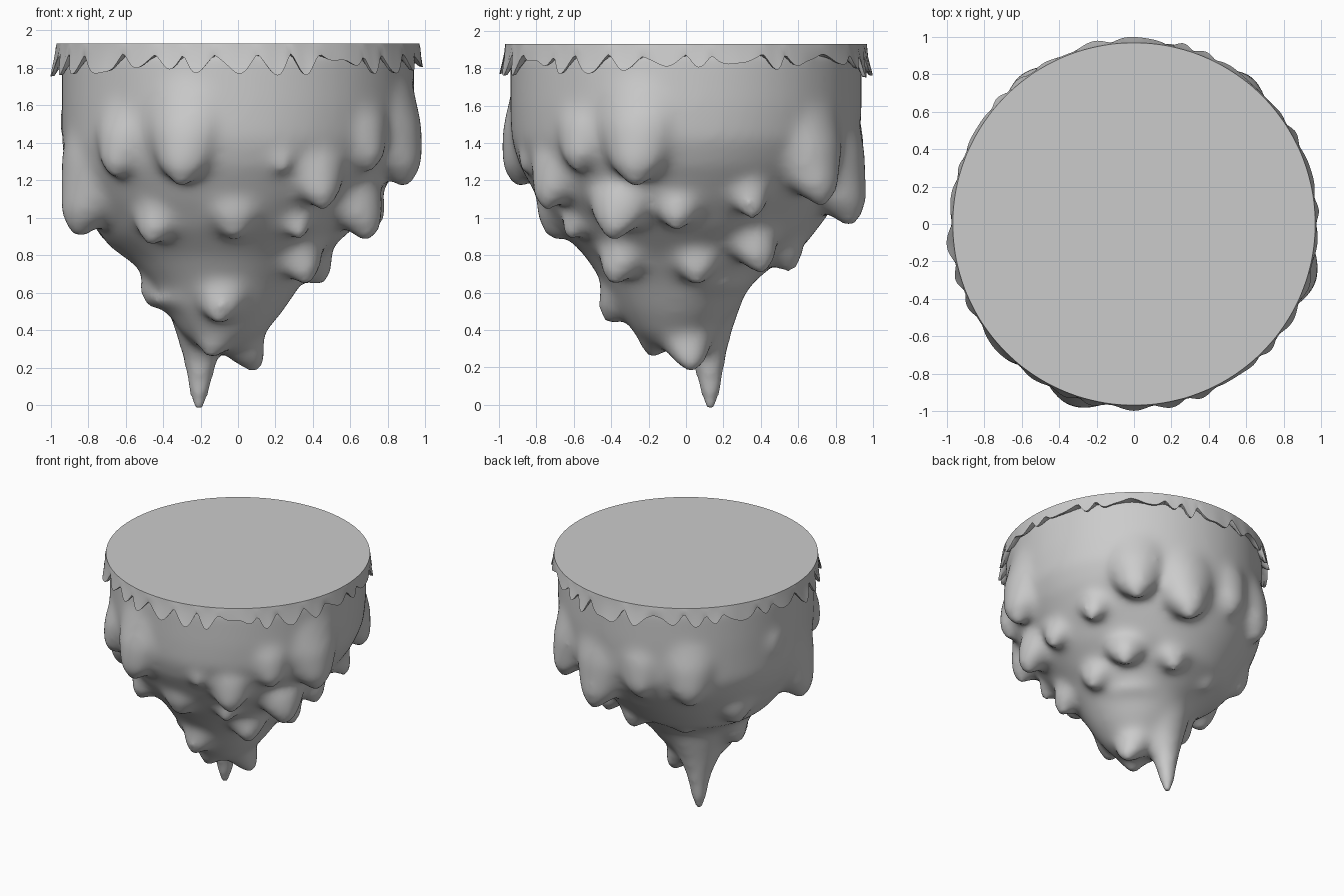
import bpy, bmesh, math, random
from mathutils import Vector, noise

if "Cube" in bpy.data.objects:
    bpy.data.objects.remove(bpy.data.objects["Cube"])

random.seed(4)


def make_object(name, bm):
    bmesh.ops.recalc_face_normals(bm, faces=bm.faces)
    mesh = bpy.data.meshes.new(name)
    bm.to_mesh(mesh)
    bm.free()
    ob = bpy.data.objects.new(name, mesh)
    bpy.context.collection.objects.link(ob)
    return ob


def tube(bm, rings, n=32):
    """Skin circular rings (x, y, z, radius) into a closed solid."""
    loops = []
    for x, y, z, r in rings:
        loops.append([bm.verts.new((x + r * math.cos(2 * math.pi * i / n),
                                    y + r * math.sin(2 * math.pi * i / n), z)) for i in range(n)])
    for a, b in zip(loops, loops[1:]):
        for i in range(n):
            j = (i + 1) % n
            bm.faces.new((a[i], a[j], b[j], b[i]))
    bm.faces.new(loops[0])
    bm.faces.new(loops[-1][::-1])


def drip(bm, x, y, tip, r, h, slope=.55):
    """Hanging lump: rounded tip, near-vertical outer face, widening inward as it rises."""
    rho = math.hypot(x, y)
    dx, dy = x / rho, y / rho
    tilt = .04 if rho > .8 else .10
    rings = []
    for t in (0, .015, .05, .1, .17, .26, .36, .5, .7, .85, 1):
        k = h * t
        rise = min(1, k / (1.1 * r)) ** .6
        rad = r * (.2 + .8 * rise) + slope * max(0, k - .4 * r)
        outer = rho + r * rise - tilt * k - .14 * max(0, t - .5)
        c = min(outer - rad if k > r * .5 else rho, rho)
        rings.append((dx * c, dy * c, tip + k, rad))
    tube(bm, rings)


# Rock body: tapering core (wall hangs lower at the back left) plus drips, fused and smoothed
bm = bmesh.new()
core = [(1.90, .94), (1.6, .94), (1.42, .93), (1.28, .88), (1.1, .77), (.95, .66),
        (.8, .51), (.65, .40), (.5, .31), (.38, .22), (.31, .13)]
tube(bm, [(-.07 * max(0, 1.5 - z), -.05 * max(0, 1.5 - z), z, r) for z, r in core], 64)
for v in bm.verts:
    if .7 < v.co.z < 1.5:
        back_left = max(0, math.cos(math.atan2(v.co.y, v.co.x) - math.radians(135)))
        v.co.z -= .13 * back_left * min(1, (v.co.z - .7) / .2)

# x, y, tip height, tip radius, length
drips = [
    (.09, .03, .16, .065, .4), (-.14, -.18, .24, .08, .4), (-.1, -.40, .42, .08, .5),
    (-.46, .0, .51, .075, .5), (.43, .06, .63, .09, .45), (.36, -.38, .63, .08, .45),
    (.08, .55, .70, .09, .5), (.42, .40, .69, .08, .4), (-.46, -.58, .84, .08, .45),
    (-.02, -.69, .88, .13, .5), (.33, -.62, .87, .05, .25), (-.30, -.89, 1.16, .10, .6),
    (-.65, -.66, 1.2, .08, .5), (.45, -.74, 1.03, .08, .55), (.24, -.87, 1.23, .035, .2),
    (.68, -.38, .87, .10, .5), (.88, -.27, 1.16, .11, .65), (-.84, -.25, .89, .11, .85),
    (.20, .87, .95, .10, .8), (.70, .36, .98, .06, .4), (.72, -.05, .92, .08, .4),
    (.58, .72, 1.05, .09, .65), (-.54, .72, 1.1, .11, .65), (-.68, .34, .86, .12, .7),
    (-.87, .16, 1.36, .09, .4), (-.2, .87, 1.14, .09, .6), (-.3, .45, .72, .11, .45),
    (.7, -.58, 1.24, .08, .5),
]
for d in drips:
    drip(bm, *d)
# long lowest spike
tube(bm, [(-.21, .13, -.035, .025), (-.21, .13, .0, .045), (-.205, .13, .1, .065),
          (-.20, .12, .25, .095), (-.18, .09, .4, .16), (-.14, .06, .6, .26), (-.1, .03, .8, .34)])
rock = make_object("rock_body", bm)
remesh = rock.modifiers.new("fuse", 'REMESH')
remesh.mode = 'VOXEL'
remesh.voxel_size = .026
remesh.use_smooth_shade = True
smooth = rock.modifiers.new("soften", 'SMOOTH')
smooth.factor = .5
smooth.iterations = 24

# Grass cap: flat disc with a ragged hanging rim
bm = bmesh.new()
N, LOBES = 384, 30
amps = [random.uniform(.05, .12) for _ in range(LOBES)]
loops = [[] for _ in range(5)]
for i in range(N):
    a = 2 * math.pi * i / N
    c, s = math.cos(a), math.sin(a)
    u = (i / N * LOBES + .7 * noise.noise(Vector((3 * c, 3 * s, 5)))) % LOBES
    k = int(u)
    f = math.sin(math.pi * (u - k)) ** 1.3          # 1 at the lobe tip, 0 between lobes
    drop = .06 + amps[k] * f + .02 * noise.noise(Vector((9 * c, 9 * s, 2)))
    out = .972 + .022 * f * amps[k] / .09 + .010 * noise.noise(Vector((4 * c, 4 * s, 1)))
    low = 1.93 - drop
    for loop, (r, z) in zip(loops, ((.967, 1.93), (.974, 1.93 - drop * .45), (out, low),
                                    (out - .02, low + .003), (.92, 1.86))):
        loop.append(bm.verts.new((r * c, r * s, z)))
for p, q in zip(loops, loops[1:]):
    for i in range(N):
        j = (i + 1) % N
        bm.faces.new((p[i], p[j], q[j], q[i]))
bm.faces.new(loops[0])
bm.faces.new(loops[-1][::-1])
cap = make_object("grass_cap", bm)

bpy.ops.object.select_all(action='DESELECT')
cap.select_set(True)
bpy.context.view_layer.objects.active = cap
bpy.ops.object.shade_smooth_by_angle(angle=math.radians(40))
